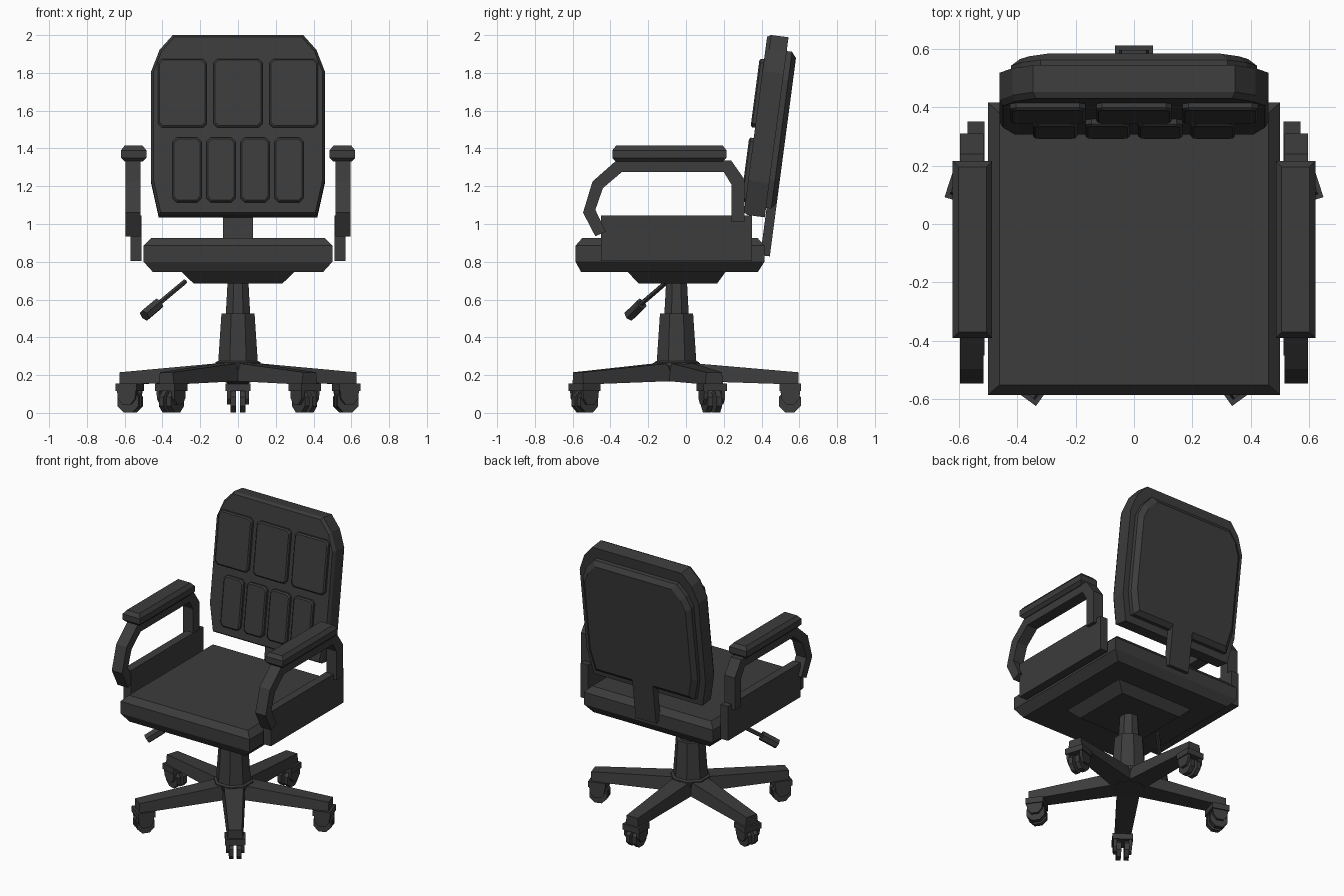
import bpy, bmesh, math
from mathutils import Matrix, Vector

if "Cube" in bpy.data.objects:
    bpy.data.objects.remove(bpy.data.objects["Cube"])

mat = bpy.data.materials.new("charcoal")
mat.diffuse_color = (0.045, 0.045, 0.045, 1)
mat.use_nodes = True
mat.node_tree.nodes["Principled BSDF"].inputs["Base Color"].default_value = mat.diffuse_color


def loft(name, rings, xf=None):
    """Skin a stack of equal-length rings and cap both ends."""
    bm = bmesh.new()
    vs = [[bm.verts.new(p) for p in r] for r in rings]
    n = len(rings[0])
    for a, b in zip(vs, vs[1:]):
        for i in range(n):
            j = (i + 1) % n
            bm.faces.new((a[i], a[j], b[j], b[i]))
    bm.faces.new(vs[0][::-1])
    bm.faces.new(vs[-1])
    if xf:
        bm.transform(xf)
    bmesh.ops.recalc_face_normals(bm, faces=bm.faces)
    me = bpy.data.meshes.new(name)
    bm.to_mesh(me)
    bm.free()
    me.materials.append(mat)
    ob = bpy.data.objects.new(name, me)
    bpy.context.collection.objects.link(ob)
    return ob


def rect(x0, x1, y0, y1, z):
    return [(x0, y0, z), (x1, y0, z), (x1, y1, z), (x0, y1, z)]


def box(name, x0, x1, y0, y1, z0, z1, xf=None):
    return loft(name, [rect(x0, x1, y0, y1, z0), rect(x0, x1, y0, y1, z1)], xf)


def ngon(r, z, n=8, cx=0, cy=0):
    return [(cx + r * math.cos((i + .5) * math.tau / n),
             cy + r * math.sin((i + .5) * math.tau / n), z) for i in range(n)]


def rod(name, a, b, r, n=6):
    a, b = Vector(a), Vector(b)
    q = (b - a).to_track_quat('Z', 'Y').to_matrix().to_4x4()
    return loft(name, [ngon(r, 0, n), ngon(r, (b - a).length, n)],
                Matrix.Translation(a) @ q)


HUB_Y = -0.05

# Seat cushion with chamfered rims, and the tapered mechanism plate below
loft("seat", [rect(-.45, .45, -.555, .38, .745), rect(-.5, .5, -.585, .415, .8),
              rect(-.5, .5, -.585, .415, .885), rect(-.46, .46, -.55, .38, .925)])
loft("seat_mechanism", [rect(-.235, .235, -.25, .165, .685),
                        rect(-.3, .3, -.31, .21, .747)])

# Gas column
loft("column_lower", [ngon(r, z, 8, 0, HUB_Y) for r, z in
                      ((.13, .25), (.128, .268), (.113, .275), (.095, .525))])
loft("column_upper", [ngon(.07, .52, 8, 0, HUB_Y), ngon(.06, .69, 8, 0, HUB_Y)])

# Height lever
rod("lever_rod", (-.28, -.10, .695), (-.43, -.245, .57), .014)
rod("lever_knob", (-.42, -.235, .578), (-.495, -.3, .515), .032)

# Five-star base with twin-wheel casters
loft("base_hub", [ngon(.10, .165, 10, 0, HUB_Y), ngon(.125, .265, 10, 0, HUB_Y)])
for k in range(5):
    xf = Matrix.Translation((0, HUB_Y, 0)) @ Matrix.Rotation(
        math.radians(90 + 72 * k), 4, 'Z')

    def section(x, w, z0, z1):
        return [(x, -w, z0), (x, w, z0), (x, w * .85, z1), (x, -w * .85, z1)]

    loft("base_leg", [section(.03, .075, .17, .268), section(.645, .05, .15, .215)], xf)
    box("caster_block", .545, .66, -.065, .065, .115, .155, xf)
    for s in (-1, 1):
        loft("caster_fork", [[(x, s * y, z) for x, z in
                              ((.55, .12), (.655, .12), (.65, .075), (.625, .045),
                               (.58, .045), (.555, .075))] for y in (.038, .058)], xf)
        loft("caster_wheel", [[(.6 + x, s * y, .06 + z) for x, z, _ in ngon(.063, 0)]
                              for y in (.01, .04)], xf)

# Armrests: side panel, bent tube and chamfered pad, on both sides
TUBE = [((-.48, .935), (-.425, .96)), ((-.545, 1.06), (-.48, 1.075)),
        ((-.495, 1.225), (-.44, 1.19)), ((-.37, 1.335), (-.34, 1.275)),
        ((.24, 1.335), (.2, 1.275)), ((.31, 1.235), (.24, 1.21)),
        ((.31, 1.01), (.24, 1.01))]
for s in (-1, 1):
    box("arm_panel", s * .512, s * .57, -.45, .35, .805, 1.045)
    loft("arm_tube", [[(s * .515, *o), (s * .595, *o), (s * .595, *i), (s * .515, *i)]
                      for o, i in TUBE])
    loft("arm_pad", [rect(s * (.485 + c), s * (.62 - c), -.39 + c, .215 - c, z)
                     for c, z in ((.02, 1.33), (0, 1.35), (0, 1.39), (.02, 1.415))])


# Backrest pieces: outlines in (x, z) placed at depth d on the leaning plane
def lean(x, d, z):
    return (x, .305 + d + .132 * (z - 1.05), z - .13 * d)


def slab(name, outline, layers):
    """layers: (depth, inset); inset shrinks the outline toward its middle."""
    xs, zs = [p[0] for p in outline], [p[1] for p in outline]
    cx, cz = (min(xs) + max(xs)) / 2, (min(zs) + max(zs)) / 2
    hx, hz = (max(xs) - min(xs)) / 2, (max(zs) - min(zs)) / 2
    return loft(name, [[lean(cx + (x - cx) * (1 - c / hx), d, cz + (z - cz) * (1 - c / hz))
                        for x, z in outline] for d, c in layers])


def mirrored(half):
    return half + [(-x, z) for x, z in reversed(half)]


slab("back_cushion",
     mirrored([(.42, 1.05), (.46, 1.23), (.46, 1.81), (.415, 1.925), (.345, 2.003)]),
     [(0, .012), (.02, 0), (.112, 0)])
slab("back_plate",
     mirrored([(.385, 1.1), (.42, 1.25), (.42, 1.78), (.385, 1.86), (.32, 1.93)]),
     [(.10, 0), (.14, 0), (.165, .03)])
slab("back_stem", [(-.08, .85), (.08, .85), (.08, 1.2), (-.08, 1.2)],
     [(.115, 0), (.165, 0)])


# Padded panels on the front of the backrest
def pad(x0, x1, z0, z1, c=.02):
    slab("back_pad", [(x0 + c, z0), (x1 - c, z0), (x1, z0 + c), (x1, z1 - c),
                      (x1 - c, z1), (x0 + c, z1), (x0, z1 - c), (x0, z0 + c)],
         [(.01, 0), (-.016, 0), (-.024, .008)])


for cx in (-.295, 0, .295):
    pad(cx - .129, cx + .129, 1.51, 1.872)
for cx in (-.27, -.09, .09, .27):
    pad(cx - .076, cx + .076, 1.115, 1.455)
